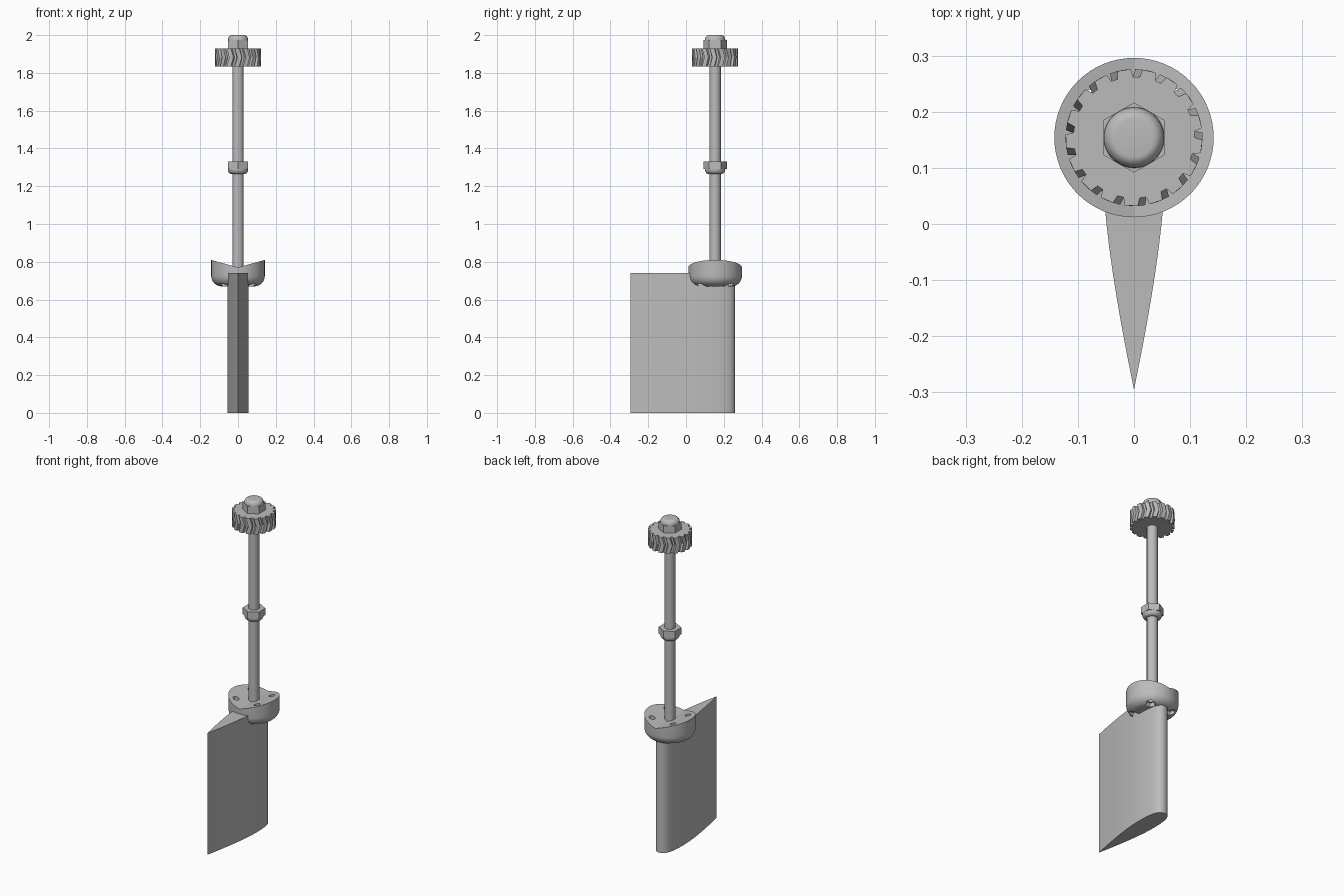
import bpy, bmesh, math
from mathutils import Vector
from mathutils.geometry import interpolate_bezier

if "Cube" in bpy.data.objects:
    bpy.data.objects.remove(bpy.data.objects["Cube"])

AXIS_Y = 0.154  # position of the shaft along y

grey = bpy.data.materials.new("plain grey")
grey.use_nodes = True
colour = (0.5, 0.5, 0.5, 1)
grey.diffuse_color = colour
grey.node_tree.nodes["Principled BSDF"].inputs["Base Color"].default_value = colour


def loft(name, rings):
    """Skin a stack of equal-length rings and cap both ends."""
    bm = bmesh.new()
    loops = [[bm.verts.new(p) for p in ring] for ring in rings]
    n = len(loops[0])
    for a, b in zip(loops, loops[1:]):
        for i in range(n):
            j = (i + 1) % n
            bm.faces.new((a[i], a[j], b[j], b[i]))
    bm.faces.new(loops[0][::-1])
    bm.faces.new(loops[-1])
    bmesh.ops.recalc_face_normals(bm, faces=bm.faces)
    mesh = bpy.data.meshes.new(name)
    bm.to_mesh(mesh)
    bm.free()
    mesh.materials.append(grey)
    obj = bpy.data.objects.new(name, mesh)
    bpy.context.collection.objects.link(obj)
    return obj


def select(obj):
    bpy.ops.object.select_all(action='DESELECT')
    obj.select_set(True)
    bpy.context.view_layer.objects.active = obj


def smooth(obj, angle=30):
    select(obj)
    bpy.ops.object.shade_smooth_by_angle(angle=math.radians(angle))


def circle(r, z, n=48, x=0, y=AXIS_Y, start=0):
    return [(x + r * math.cos(start + math.tau * i / n),
             y + r * math.sin(start + math.tau * i / n), z) for i in range(n)]


def turned(name, profile, n=48, **kw):
    return loft(name, [circle(r, z, n, **kw) for r, z in profile])


def cut(obj, cutter):
    cutter.hide_render = True
    mod = obj.modifiers.new("cut", 'BOOLEAN')
    mod.operation = 'DIFFERENCE'
    mod.solver = 'EXACT'
    mod.object = cutter
    select(obj)
    bpy.ops.object.modifier_apply(modifier=mod.name)
    bpy.data.objects.remove(cutter)


# Blade: symmetric foil with a sharp tail and a rounded nose
tail = interpolate_bezier(Vector((0, -0.295)), Vector((0.03, -0.15)),
                          Vector((0.055, 0)), Vector((0.055, 0.1)), 14)
nose = interpolate_bezier(Vector((0.055, 0.1)), Vector((0.055, 0.21)),
                          Vector((0.042, 0.26)), Vector((0, 0.26)), 14)
side = tail + nose[1:]
foil = side + [Vector((-p.x, p.y)) for p in side[-2:0:-1]]
smooth(loft("blade", [[(p.x, p.y, z) for p in foil] for z in (0, 0.74)]))

# Hub: round-bottomed disc with a V-shaped top and four bolt holes
fillet = [(0.087 + 0.055 * math.sin(a), 0.725 - 0.055 * math.cos(a))
          for a in [math.pi / 2 * i / 8 for i in range(9)]]
hub = turned("hub", fillet + [(0.142, 0.86)], 64)
vee = [(0, 0.77), (0.2, 0.826), (0.2, 1), (-0.2, 1), (-0.2, 0.826)]
cut(hub, loft("vee_cutter", [[(x, y, z) for x, z in vee] for y in (-0.1, 0.4)]))
for k in range(4):
    a = math.radians(45 + 90 * k)
    at = dict(x=0.1 * math.cos(a), y=AXIS_Y + 0.1 * math.sin(a))
    cut(hub, turned("hole_cutter", [(0.017, 0.6), (0.017, 0.9)], 20, **at))
    cut(hub, turned("recess_cutter", [(0.027, 0.6), (0.027, 0.695)], 6, **at))
smooth(hub)

# Shaft
smooth(turned("shaft", [(0.03, 0.72), (0.03, 1.95)], 32))


# Nuts: hexagon with a domed end, pointing up or down
def nut(name, base, direction, height):
    body = height * 0.62
    at = lambda h: base + direction * h
    turned(name + "_hexagon", [(0.0625, at(0)), (0.0625, at(body))], 6,
           start=math.pi / 2)
    rise = height - body
    dome = [(0.054, at(body - 0.002))]
    dome += [(0.034 + 0.02 * math.cos(a), at(body + rise * math.sin(a)))
             for a in [math.pi / 2 * i / 6 for i in range(7)]]
    smooth(turned(name + "_dome", dome), 40)


nut("top_nut", 1.93, 1, 0.07)
nut("middle_nut", 1.332, -1, 0.067)

# Gear: herringbone teeth that lean one way, then back
TEETH, ROOT, TIP = 17, 0.108, 0.122
tooth = [(0, ROOT), (0.28, ROOT), (0.38, TIP), (0.9, TIP)]


def gear_ring(z, twist):
    ring = []
    for t in range(TEETH):
        for part, r in tooth:
            a = math.tau * (t + part + twist) / TEETH
            ring.append((r * math.cos(a), AXIS_Y + r * math.sin(a), z))
    return ring


loft("gear", [gear_ring(1.835, 0), gear_ring(1.8825, 0.3), gear_ring(1.93, 0)])
